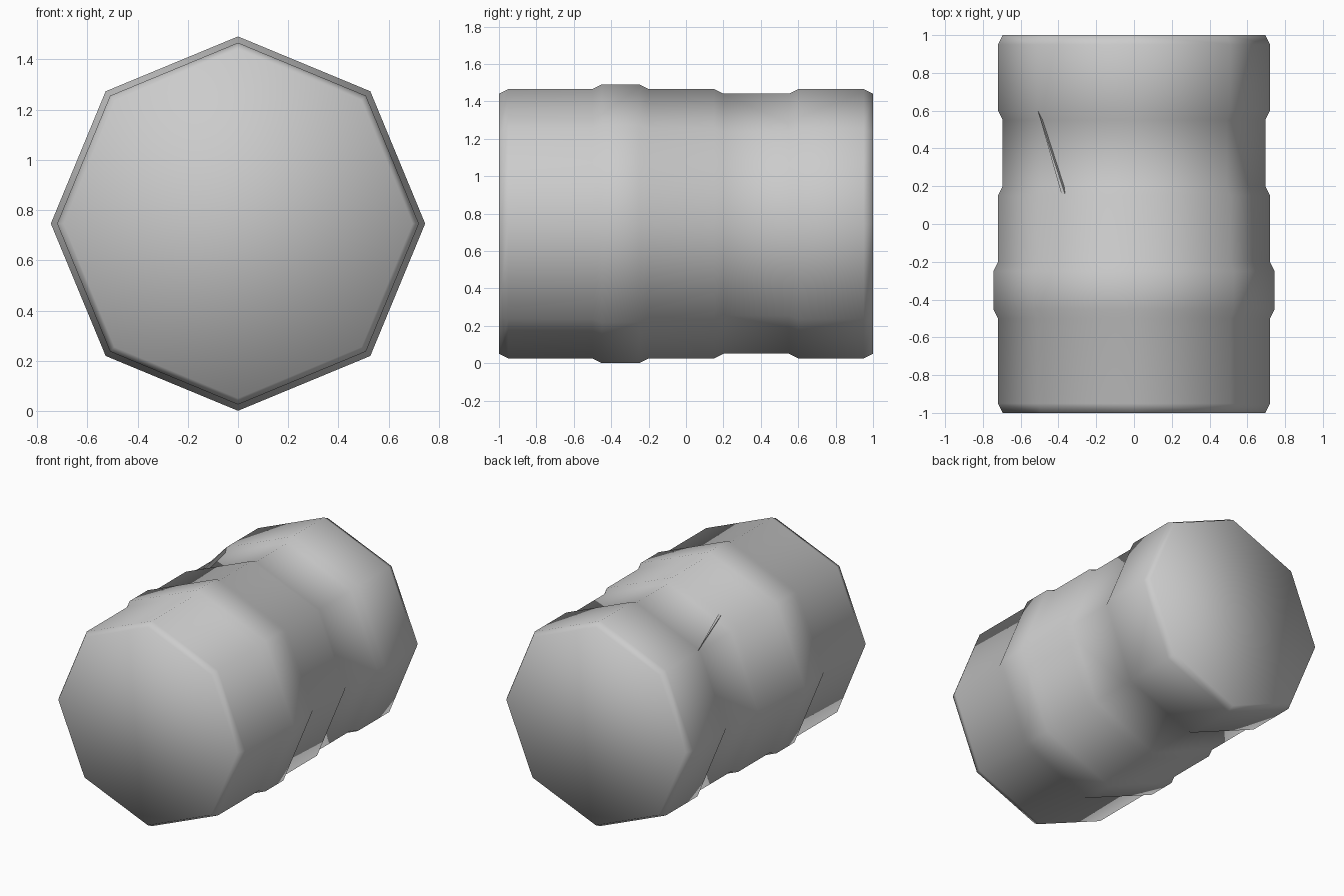
import bpy
import bmesh
from math import cos, sin, radians
from mathutils import Vector

default = bpy.data.objects.get("Cube")
if default:
    bpy.data.objects.remove(default)

SIDES = 8
AXIS_HEIGHT = 0.746
# Barrel profile from front to back: position along y, radius
PROFILE = [(-1, .695), (-.95, .72), (-.5, .72), (-.45, .745), (-.25, .745),
           (-.2, .72), (.15, .72), (.2, .695), (.55, .695), (.6, .72),
           (.95, .72), (1, .695)]

grey = bpy.data.materials.new("plain_grey")
grey.use_nodes = True
colour = (0.6, 0.6, 0.6, 1)
grey.diffuse_color = colour
grey.node_tree.nodes["Principled BSDF"].inputs["Base Color"].default_value = colour


def finish(bm, name, smooth):
    """Turn a bmesh into a named, coloured object."""
    bmesh.ops.recalc_face_normals(bm, faces=bm.faces)
    for face in bm.faces:
        face.smooth = smooth
    mesh = bpy.data.meshes.new(name)
    bm.to_mesh(mesh)
    bm.free()
    mesh.materials.append(grey)
    obj = bpy.data.objects.new(name, mesh)
    bpy.context.collection.objects.link(obj)
    return obj


def on_ring(y, radius, step):
    angle = radians(90 + step * 360 / SIDES)
    return Vector((radius * cos(angle), y, AXIS_HEIGHT + radius * sin(angle)))


# Ribbed eight-sided barrel, closed at both ends
bm = bmesh.new()
rings = [[bm.verts.new(on_ring(y, r, i)) for i in range(SIDES)] for y, r in PROFILE]
for a, b in zip(rings, rings[1:]):
    for i in range(SIDES):
        j = (i + 1) % SIDES
        bm.faces.new((a[i], a[j], b[j], b[i]))
bm.faces.new(rings[0])
bm.faces.new(rings[-1])
finish(bm, "ribbed_barrel", True)

# Thin splinter bridging the groove, from a rim corner to the next rim
corner = on_ring(.6, .72, 1)
rim = [on_ring(.16, .72, 0).lerp(on_ring(.16, .72, 1), t) for t in (.72, .755)]
bm = bmesh.new()
top = bm.faces.new([bm.verts.new(p) for p in (corner, *rim)])
extruded = bmesh.ops.extrude_face_region(bm, geom=[top], use_keep_orig=True)
lower = [v for v in extruded["geom"] if isinstance(v, bmesh.types.BMVert)]
bmesh.ops.translate(bm, verts=lower, vec=(.01, 0, -.022))
finish(bm, "groove_splinter", False)
